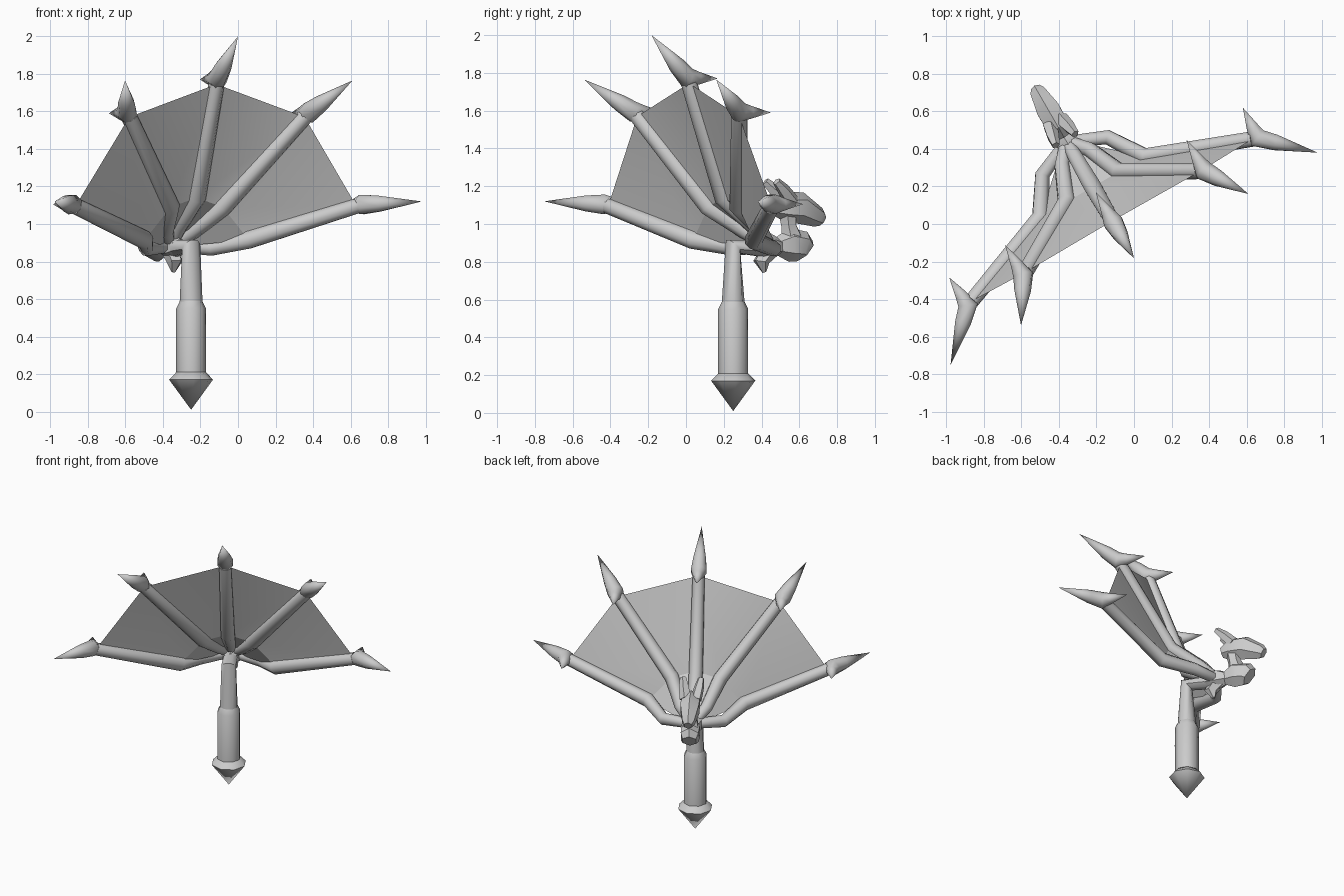
import bpy, bmesh, math
from mathutils import Matrix, Vector

cube = bpy.data.objects.get("Cube")
if cube:
    bpy.data.objects.remove(cube, do_unlink=True)

# Everything is built facing -y around the handle, then turned into place
PLACE = Matrix.Translation((-0.25, 0.25, 0)) @ Matrix.Rotation(math.radians(30), 4, 'Z')

grey = bpy.data.materials.new("plain grey")
grey.use_nodes = True
COLOUR = (0.6, 0.6, 0.6, 1)
grey.diffuse_color = COLOUR
grey.node_tree.nodes["Principled BSDF"].inputs["Base Color"].default_value = COLOUR


def finish(name, bm, angle=50):
    bmesh.ops.remove_doubles(bm, verts=bm.verts, dist=0.0005)
    bmesh.ops.recalc_face_normals(bm, faces=bm.faces)
    bm.transform(PLACE)
    mesh = bpy.data.meshes.new(name)
    bm.to_mesh(mesh)
    bm.free()
    obj = bpy.data.objects.new(name, mesh)
    bpy.context.collection.objects.link(obj)
    mesh.materials.append(grey)
    bpy.ops.object.select_all(action='DESELECT')
    obj.select_set(True)
    bpy.context.view_layer.objects.active = obj
    bpy.ops.object.shade_smooth_by_angle(angle=math.radians(angle))
    return obj


def tube(name, points, radii, sides=8, angle=50, flat=1.0, spin=0.5):
    """Sweep a polygon along a path; radius zero closes to a point."""
    pts = [Vector(p) for p in points]
    bm = bmesh.new()
    rings = []
    u = None
    for i, (p, r) in enumerate(zip(pts, radii)):
        before = (p - pts[i - 1]).normalized() if i else Vector()
        after = (pts[i + 1] - p).normalized() if i + 1 < len(pts) else Vector()
        t = (before + after).normalized()
        if u is None:
            u = t.cross(Vector((0, 0, 1)))
            if u.length < 0.05:
                u = Vector((1, 0, 0))
        u = (u - t * u.dot(t)).normalized()
        v = t.cross(u)
        ring = []
        for k in range(sides):
            a = math.tau * (k + spin) / sides
            ring.append(bm.verts.new(p + u * math.cos(a) * r * flat + v * math.sin(a) * r))
        rings.append(ring)
    for a, b in zip(rings, rings[1:]):
        for k in range(sides):
            n = (k + 1) % sides
            bm.faces.new((a[k], a[n], b[n], b[k]))
    for ring, r in ((rings[0], radii[0]), (rings[-1], radii[-1])):
        if r > 0:
            bm.faces.new(ring)
    return finish(name, bm, angle)


# Handle: pommel point, grip, and a neck that bends back into the hub
tube("pommel", [(0, 0, 0.01), (0, 0, 0.17), (0, 0, 0.215)], [0, 0.118, 0.075])
tube("grip", [(0, 0, 0.2), (0, 0, 0.55), (0, 0, 0.59)], [0.08, 0.08, 0.06])
tube("handle_neck", [(0, 0, 0.57), (0, 0, 0.88), (0, 0.2, 0.87)], [0.062, 0.052, 0.05])

# Ribs: root, knuckle, elbow, end, then claw barb and claw tip
RIBS = {
    "low": [(0.04, 0.2, 0.88), (0.2, 0.13, 0.87), (0.32, -0.06, 0.915),
            (0.865, -0.265, 1.095), (0.904, -0.095, 1.105), (1.13, -0.502, 1.12)],
    "upper": [(0.02, 0.2, 0.9), (0.085, 0.12, 0.96), (0.16, -0.06, 1.09),
              (0.54, -0.275, 1.57), (0.559, -0.092, 1.59), (0.7, -0.508, 1.765)],
    "centre": [(0, 0.2, 0.9), (0, 0.12, 0.99), (0, -0.06, 1.14),
               (0, -0.27, 1.745), (0, -0.094, 1.77), (0, -0.5, 2.0)],
}


def rib(name, side):
    pts = [Vector((x * side, y, z)) for x, y, z in RIBS[name]]
    label = name if name == "centre" else name + ("_left" if side > 0 else "_right")
    tube(label + "_rib", pts[:4], [0.035, 0.042, 0.05, 0.043])
    end, barb, tip = pts[3:]
    outward = (end - pts[2]).normalized()
    heart = end + outward * 0.03
    tube(label + "_claw", [barb, heart.lerp(barb, 0.35), heart, heart.lerp(tip, 0.3), tip],
         [0, 0.036, 0.056, 0.045, 0])
    return [pts[0], pts[2], pts[3]]


rows = [rib("low", -1), rib("upper", -1), rib("centre", 1), rib("upper", 1), rib("low", 1)]

# Membrane stretched between neighbouring ribs
bm = bmesh.new()
grid = [[bm.verts.new(p) for p in row] for row in rows]
for a, b in zip(grid, grid[1:]):
    for i in range(2):
        bm.faces.new((a[i], a[i + 1], b[i + 1], b[i]))
finish("membrane", bm, 15)

# Hub and the pointed stub beneath it
tube("hub", [(0, 0.12, 0.88), (0, 0.17, 0.88), (0, 0.23, 0.88), (0, 0.29, 0.88)],
     [0.04, 0.07, 0.07, 0.04], 6, 30)
tube("hub_stub", [(0, 0.22, 0.86), (0, 0.17, 0.8), (0, 0.19, 0.745)], [0.05, 0.045, 0.012], 5, 30)

# Creature body: chest block, neck, drooping head
tube("chest", [(0, 0.26, 0.88), (0, 0.34, 0.89), (0, 0.42, 0.88), (0, 0.445, 0.86)],
     [0.045, 0.09, 0.085, 0.065], 6, 30, 0.8)
tube("creature_neck", [(0, 0.36, 0.91), (0, 0.34, 0.99), (0, 0.33, 1.07)],
     [0.065, 0.045, 0.055], 6, 30)
tube("head", [(0, 0.25, 1.08), (0, 0.31, 1.09), (0, 0.41, 1.085), (0, 0.52, 1.035), (0, 0.545, 1.02)],
     [0.04, 0.08, 0.085, 0.055, 0.035], 6, 30, 0.85)

# Horns sweep up and back from the head
for side, label in ((1, "left"), (-1, "right")):
    tube(label + "_horn", [(side * 0.035, 0.34, 1.12), (side * 0.05, 0.28, 1.18), (side * 0.06, 0.23, 1.225)],
         [0.04, 0.035, 0.022], 5, 30)
